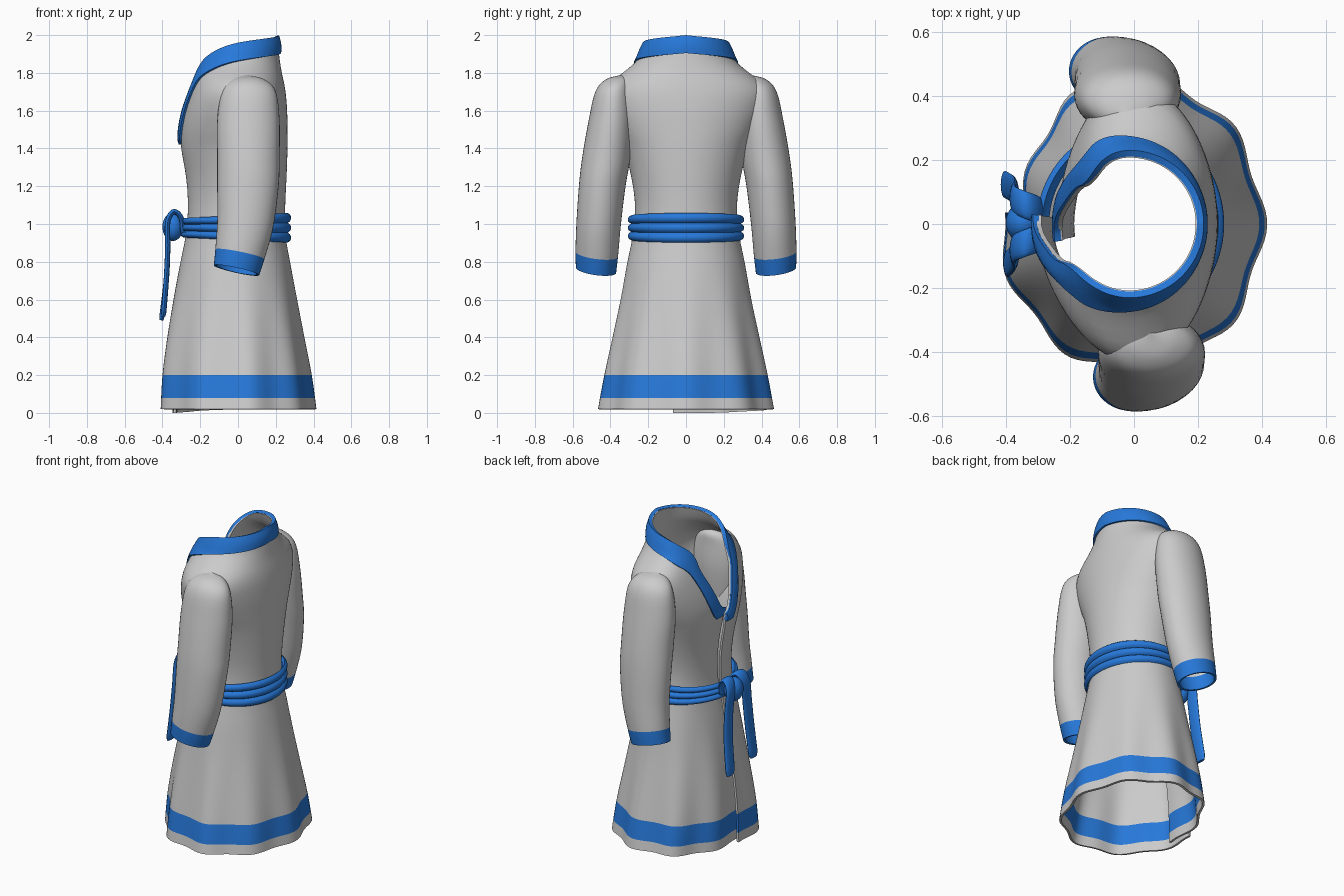
import bpy, math
from math import sin, cos, pi, exp
from mathutils import Vector

if "Cube" in bpy.data.objects:
    bpy.data.objects.remove(bpy.data.objects["Cube"])


def make_mat(name, color):
    m = bpy.data.materials.new(name)
    m.diffuse_color = color
    m.use_nodes = True
    m.node_tree.nodes["Principled BSDF"].inputs["Base Color"].default_value = m.diffuse_color
    return m


BLUE = make_mat("blue_cloth", (0.02, 0.19, 0.70, 1))
GREY = make_mat("grey_cloth", (0.6, 0.6, 0.6, 1))


def spline(table, t):
    """Smooth interpolation through rows of (t, value, value...)."""
    n = len(table)
    t = min(max(t, table[0][0]), table[-1][0])
    i = 0
    while i < n - 2 and t > table[i + 1][0]:
        i += 1

    def slope(k, c):
        a, b = table[max(k - 1, 0)], table[min(k + 1, n - 1)]
        return (b[c] - a[c]) / (b[0] - a[0])
    p, q = table[i], table[i + 1]
    h = q[0] - p[0]
    s = (t - p[0]) / h
    return [(2*s**3 - 3*s*s + 1) * p[c] + (s**3 - 2*s*s + s) * h * slope(i, c)
            + (3*s*s - 2*s**3) * q[c] + (s**3 - s*s) * h * slope(i + 1, c)
            for c in range(1, len(p))]


def smooth(a, b, x):
    s = min(max((x - a) / (b - a), 0), 1)
    return s * s * (3 - 2 * s)


def finish(name, verts, faces, mats, face_mats=None, thick=0):
    me = bpy.data.meshes.new(name)
    me.from_pydata(verts, [], faces)
    for m in mats:
        me.materials.append(m)
    if face_mats:
        me.polygons.foreach_set("material_index", face_mats)
    ob = bpy.data.objects.new(name, me)
    bpy.context.collection.objects.link(ob)
    bpy.ops.object.select_all(action='DESELECT')
    bpy.context.view_layer.objects.active = ob
    ob.select_set(True)
    if thick:
        mod = ob.modifiers.new("thickness", 'SOLIDIFY')
        mod.thickness = thick
        mod.offset = -1
        bpy.ops.object.modifier_apply(modifier=mod.name)
    bpy.ops.object.shade_smooth_by_angle(angle=math.radians(50))
    return ob


def grid(name, f, nu, nv, closed=False, flip=False, mats=(GREY,), row_mat=None, thick=0):
    """Sheet of points f(i, j), i running round and j running along."""
    cols = nu if closed else nu + 1
    verts = [f(i, j) for j in range(nv + 1) for i in range(cols)]
    faces, fm = [], []
    for j in range(nv):
        for i in range(nu):
            k = (i + 1) % cols
            q = (j*cols + i, j*cols + k, (j+1)*cols + k, (j+1)*cols + i)
            faces.append(q[::-1] if flip else q)
            fm.append(row_mat(j) if row_mat else 0)
    return finish(name, verts, faces, mats, fm, thick)


# robe silhouette: z, front x, back x, half width
BODY = [(0.0, -0.415, 0.405, 0.46), (0.2, -0.405, 0.38, 0.425), (0.4, -0.38, 0.345, 0.385),
        (0.6, -0.345, 0.31, 0.345), (0.8, -0.305, 0.275, 0.31), (0.95, -0.275, 0.25, 0.28),
        (1.1, -0.265, 0.25, 0.27), (1.25, -0.275, 0.257, 0.29), (1.4, -0.3, 0.262, 0.33),
        (1.5, -0.302, 0.262, 0.375), (1.6, -0.287, 0.26, 0.415), (1.69, -0.262, 0.253, 0.43),
        (1.75, -0.243, 0.243, 0.40), (1.8, -0.228, 0.232, 0.335), (1.86, -0.212, 0.222, 0.265),
        (1.91, -0.2, 0.216, 0.235), (2.0, -0.18, 0.205, 0.205)]
# neckline height by angle away from the front
NECK = [(-0.2, 1.46), (0, 1.5), (0.2, 1.69), (0.4, 1.82), (0.8, 1.9), (1.57, 1.96), (pi, 2.0)]
A0, A1 = -0.08, 2 * pi + 0.15
NU = 128


def angle(i):
    return A0 + (A1 - A0) * i / NU


def body_point(a, z, off=0):
    """Wrapped cloth surface; the +y front panel tucks under the -y one."""
    xf, xb, ry = spline(BODY, z)
    low = 1 - smooth(0, 0.95, z)
    fold = 1 + 0.032 * low * cos(9 * (a - pi))
    c = cos(a)
    x = (xf - off) * c if c > 0 else -(xb + off) * c
    tuck = smooth(1.5 * pi, 1.97 * pi, a)
    return (x * fold + 0.065 * tuck, -(ry + off) * sin(a) * fold, z - 0.02 * tuck * low)


def neck(a):
    d = a if a < pi else 2 * pi - a
    top = spline(NECK, d)[0]
    return max(1.42, top - 0.095 - 0.12 * exp(-((d - 0.2) / 0.16) ** 2)), top


# robe body with a coloured hem band
LEVELS = [0.02, 0.05, 0.08, 0.12, 0.16, 0.2] + [0.2 + 1.16 * k / 20 for k in range(1, 21)]
NL = len(LEVELS)


def robe(i, j):
    a = angle(i)
    if j < NL:
        return body_point(a, LEVELS[j])
    return body_point(a, 1.36 + (neck(a)[1] - 0.008 - 1.36) * (j - NL + 1) / 24)


grid("robe_body", robe, NU, NL + 23, mats=(GREY, BLUE),
     row_mat=lambda j: 1 if 2 <= j < 5 else 0, thick=0.014)


# raised collar band following the neckline
def collar(i, j):
    a = angle(i)
    lo, hi = neck(a)
    return body_point(a, lo + (hi - lo) * j / 6, 0.012 + 0.006 * sin(pi * j / 6))


grid("collar", collar, NU, 6, mats=(BLUE,), thick=0.022)

# sleeve rings: step, z, inner y, outer y, front x, back x
SLEEVE = [(0, 1.79, .34, .34, .05, .05), (1, 1.765, .30, .425, -.03, .14), (2, 1.70, .29, .48, -.085, .20),
          (3, 1.55, .28, .515, -.11, .22), (4, 1.35, .295, .55, -.11, .22), (5, 1.2, .32, .567, -.11, .215),
          (6, 1.0, .345, .58, -.11, .187), (7, .84, .36, .585, -.12, .14), (8, .755, .37, .583, -.128, .112)]


def sleeve(name, side, dx):
    steps = [k / 6 for k in range(43)] + [7.25, 7.5, 7.75, 8]

    def f(i, j):
        a = 2 * pi * i / 40
        z, y0, y1, x0, x1 = spline(SLEEVE, steps[j])
        tilt = smooth(5, 7, steps[j])
        return ((x0 + x1) / 2 + dx + (x1 - x0) / 2 * cos(a),
                side * ((y0 + y1) / 2 + (y1 - y0) / 2 * sin(a)),
                z + tilt * (0.014 * sin(a) - 0.026 * cos(a)))
    grid(name, f, 40, len(steps) - 1, closed=True, flip=side > 0, mats=(GREY, BLUE),
         row_mat=lambda j: 1 if j >= 42 else 0, thick=0.014)


sleeve("right_sleeve", -1, 0.0)
sleeve("left_sleeve", 1, -0.075)


# belt: gathered band with three soft pleats
def belt(i, j):
    a = 2 * pi * i / 96
    t = j / 18
    half = 0.065 - 0.013 * cos(a)
    off = 0.016 + 0.017 * abs(sin(3 * pi * t)) ** 0.6
    x, y, _ = body_point(a if a < 1.5 * pi else 2 * pi - a, 0.99, off)
    return (x, y if a < 1.5 * pi else -y, 0.98 + half * (2 * t - 1))


grid("belt", belt, 96, 18, closed=True, mats=(BLUE,), thick=0.022)


# belt tails: flat ribbons looped over the belt and hanging down
def ribbon(name, table, w, t, n=48, m=16):
    last = table[-1][0]
    pts = [Vector(spline(table, last * k / n)) for k in range(n + 1)]
    side = Vector((0, 1, 0))
    verts, faces = [], []
    for k, p in enumerate(pts):
        nrm = (pts[min(k + 1, n)] - pts[max(k - 1, 0)]).cross(side).normalized()
        s = 0.75 if k in (0, n) else 1
        verts += [p + s * (side * w * cos(2*pi*i/m) + nrm * t * sin(2*pi*i/m)) for i in range(m)]
    for k in range(n):
        faces += [(k*m + i, (k+1)*m + i, (k+1)*m + (i+1) % m, k*m + (i+1) % m) for i in range(m)]
    faces += [tuple(range(m)), tuple(range(n*m + m - 1, n*m - 1, -1))]
    ob = finish(name, verts, faces, (BLUE,))
    return ob


for name, s, drop in (("left_belt_tail", 1, 0.02), ("right_belt_tail", -1, 0)):
    ribbon(name, [(0, -.29, s*.03, .95), (1, -.30, s*.045, 1.03), (2, -.34, s*.06, 1.065),
                  (3, -.372, s*.075, 1.01), (4, -.372, s*.095, .87), (5, -.38, s*.11, .70),
                  (6, -.395 - drop / 2, s*.125, .51 - drop)], 0.043, 0.014)

# belt knot
bpy.ops.mesh.primitive_uv_sphere_add(segments=32, ring_count=16, radius=1, location=(-.345, .005, .985))
knot = bpy.context.object
knot.name = "belt_knot"
knot.scale = (.055, .062, .075)
knot.data.materials.append(BLUE)
bpy.ops.object.shade_smooth()
